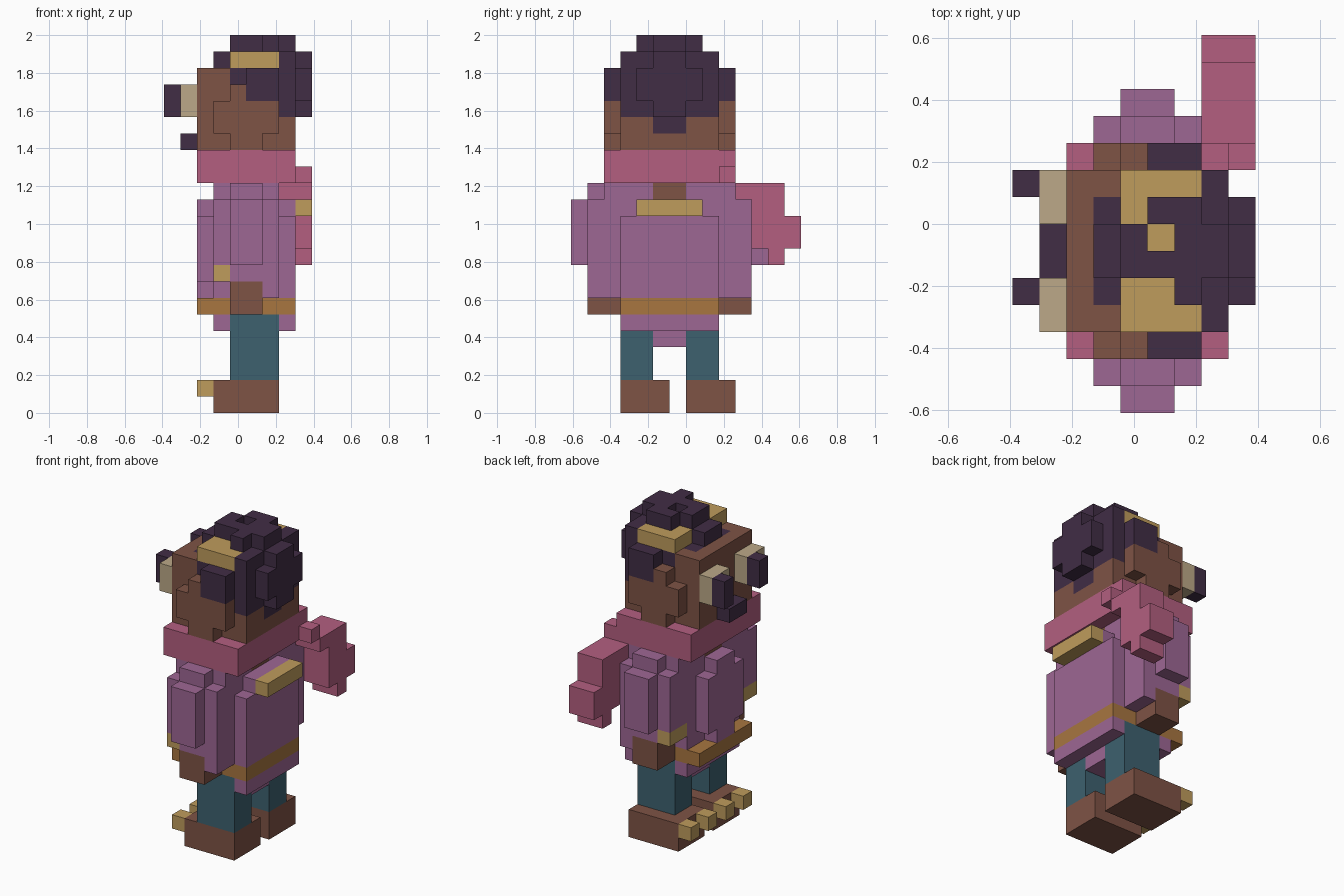
import bpy, bmesh
from mathutils import Matrix, Vector

if "Cube" in bpy.data.objects:
    bpy.data.objects.remove(bpy.data.objects["Cube"], do_unlink=True)

U = 2 / 23                          # size of one block
ORIGIN = Vector((-4.5, -7, 0))      # grid corner, in blocks


def material(name, rgb):
    lin = [((c / 255 + 0.055) / 1.055) ** 2.4 for c in rgb]
    m = bpy.data.materials.new(name)
    m.use_nodes = True
    m.diffuse_color = (*lin, 1)
    m.node_tree.nodes["Principled BSDF"].inputs["Base Color"].default_value = (*lin, 1)
    return m


dark = material("dark plum", (65, 45, 69))
brown = material("brown", (126, 83, 69))
gold = material("gold", (191, 156, 92))
purple = material("purple", (158, 103, 148))
pink = material("pink", (179, 95, 128))
teal = material("teal", (61, 97, 111))
orange = material("orange", (168, 118, 64))
cream = material("cream", (188, 169, 136))


def part(name, mat, *boxes, mirror=False):
    """Blocks given as x, y and z ranges in grid units; mirror swaps sides."""
    bm = bmesh.new()
    boxes = list(boxes)
    if mirror:
        boxes += [(a, b, 12 - d, 12 - c, e, f) for a, b, c, d, e, f in boxes]
    for x0, x1, y0, y1, z0, z1 in boxes:
        centre = (Vector((x0 + x1, y0 + y1, z0 + z1)) / 2 + ORIGIN) * U
        size = Vector((x1 - x0, y1 - y0, z1 - z0)) * U
        bmesh.ops.create_cube(bm, size=1, matrix=Matrix.LocRotScale(centre, None, size))
    mesh = bpy.data.meshes.new(name)
    bm.to_mesh(mesh)
    bm.free()
    mesh.materials.append(mat)
    obj = bpy.data.objects.new(name, mesh)
    bpy.context.collection.objects.link(obj)


# Feet and legs
part("feet", brown, (3, 7, 3, 6, 0, 2), (3, 7, 7, 10, 0, 2))
part("toes", gold, *[(2, 3, y, y + 1, 1, 2) for y in (3, 5, 7, 9)])
part("legs", teal, (4, 7, 3, 5, 2, 6), mirror=True)

# Tunic, belt and neck
part("tunic_hem", purple, (3, 4, 3, 9, 5, 6), (7, 8, 3, 9, 5, 6), (4, 7, 5, 7, 4, 6))
part("belt", orange, (2, 8, 3, 9, 6, 7))
part("tunic", purple, (3, 7, 3, 9, 7, 13), (7, 8, 3, 9, 7, 12), (7, 8, 4, 8, 12, 13))
part("belly", purple, (2, 3, 4, 8, 8, 12), (2, 3, 5, 7, 12, 13), (2, 3, 5, 7, 7, 8))
part("shoulders", purple, (3, 7, 3, 5, 13, 14), mirror=True)
part("neck", brown, (3, 7, 5, 7, 13, 14))
part("back_clasp", gold, (8, 9, 4, 8, 12, 13))

# Arms
part("sleeves", purple,
     (4, 6, 0, 1, 9, 13), (4, 7, 1, 3, 8, 13), (6, 7, 1, 3, 7, 8),
     (3, 4, 1, 3, 9, 13), (4, 6, 1, 2, 13, 14), (3, 7, 2, 3, 13, 14), mirror=True)
part("hands", brown, (4, 6, 1, 3, 6, 8), mirror=True)
part("cuffs", gold, (3, 4, 1, 3, 8, 9), mirror=True)

# Scarf with its blowing tail
part("scarf", pink, (2, 8, 2, 10, 14, 16))
part("scarf_tail", pink, (8, 9, 9, 10, 14, 15), (7, 9, 10, 11, 13, 14),
     (7, 9, 11, 13, 10, 14), (7, 9, 12, 13, 9, 10), (7, 9, 13, 14, 10, 12))

# Head
part("head", brown, (2, 7, 3, 9, 16, 20), (2, 3, 3, 9, 20, 21),
     (7, 8, 3, 9, 16, 17))
part("head_sides", brown, (3, 4, 3, 4, 20, 21), (7, 8, 3, 5, 17, 18),
     (4, 6, 2, 3, 16, 17), (3, 7, 2, 3, 17, 19), (4, 5, 2, 3, 19, 20), mirror=True)
part("eyes", cream, (1, 2, 3, 5, 18, 20), mirror=True)
part("pupils", dark, (0, 1, 4, 5, 18, 20), (0, 1, 8, 9, 18, 20))
part("chin_tuft", dark, (1, 2, 5, 7, 16, 17))

# Hair and headband
part("scalp", dark, (3, 4, 4, 8, 20, 21), (4, 7, 3, 9, 20, 21), (3, 4, 5, 7, 21, 22))
part("side_hair", dark, (5, 7, 2, 3, 19, 21), mirror=True)
part("back_hair", dark, (7, 8, 3, 9, 18, 22), (7, 8, 5, 7, 17, 18),
     (8, 9, 4, 8, 19, 21), (8, 9, 5, 7, 18, 19), (8, 9, 5, 7, 21, 22))
part("headband", gold, (4, 7, 3, 9, 21, 22))
part("top_hair", dark, (4, 5, 5, 7, 22, 23), (5, 6, 5, 6, 22, 23),
     (5, 6, 7, 8, 22, 23), (6, 7, 4, 8, 22, 23), (7, 8, 5, 7, 22, 23))
